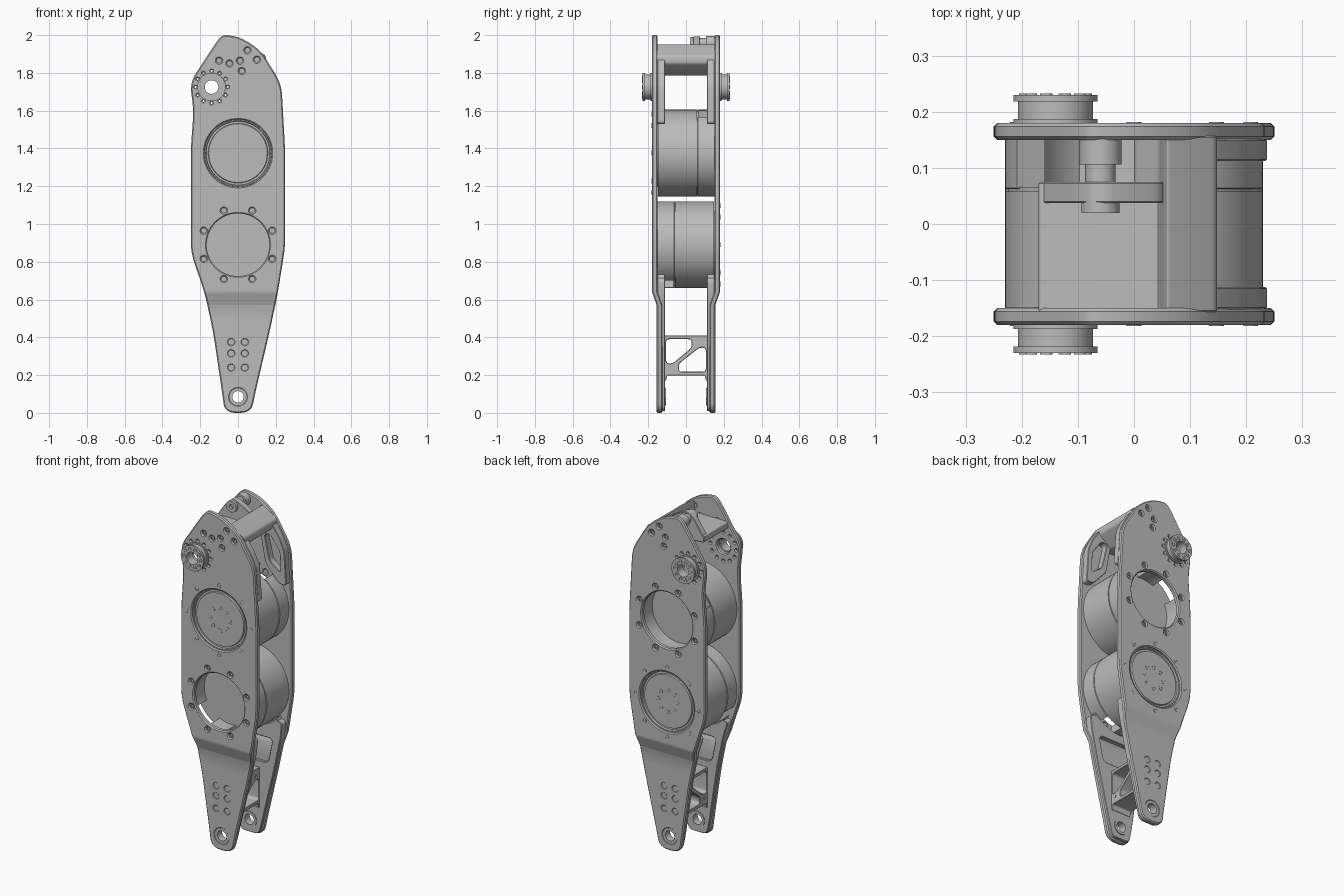
import bpy
import bmesh
from math import sin, cos, pi, radians
from mathutils import Vector

cube = bpy.data.objects.get("Cube")
if cube:
    bpy.data.objects.remove(cube, do_unlink=True)

GREY = (0.5, 0.5, 0.5, 1)
metal = bpy.data.materials.new("machined grey metal")
metal.use_nodes = True
metal.diffuse_color = GREY
metal.node_tree.nodes["Principled BSDF"].inputs["Base Color"].default_value = GREY


def finish(name, bm):
    """Turn a bmesh into a smooth object with sharp edges kept."""
    bmesh.ops.remove_doubles(bm, verts=bm.verts, dist=1e-5)
    bmesh.ops.recalc_face_normals(bm, faces=bm.faces)
    me = bpy.data.meshes.new(name)
    bm.to_mesh(me)
    bm.free()
    me.materials.clear()
    me.materials.append(metal)
    me.shade_smooth()
    me.set_sharp_from_angle(angle=radians(30))
    obj = bpy.data.objects.new(name, me)
    bpy.context.collection.objects.link(obj)
    return obj


def arc(cx, cz, r, a0=0, a1=360, n=64):
    closed = abs(a1 - a0) == 360
    count = n if closed else n + 1
    angles = [radians(a0 + (a1 - a0) * i / n) for i in range(count)]
    return [(cx + r * cos(a), cz + r * sin(a)) for a in angles]


def ring_of(cx, cz, r, count, start=0):
    return arc(cx, cz, r, start, start + 360, count)


def rounded(points, radius):
    """Round every corner of a loop with a short quadratic curve."""
    pts = [Vector(p) for p in points]
    out = []
    for i, p in enumerate(pts):
        prev, nxt = pts[i - 1] - p, pts[(i + 1) % len(pts)] - p
        a = p + prev.normalized() * min(radius, prev.length * 0.48)
        b = p + nxt.normalized() * min(radius, nxt.length * 0.48)
        for k in range(7):
            t = k / 6
            out.append(tuple(a * (1 - t) ** 2 + p * 2 * t * (1 - t) + b * t * t))
    return out


def sheet(name, loops, d0, d1, bevel=0.004, axis="y", bend=0):
    """Chamfered slab from an outline and its holes, between two depths."""
    cu = bpy.data.curves.new(name, "CURVE")
    cu.dimensions, cu.fill_mode = "2D", "BOTH"
    cu.extrude = abs(d1 - d0) / 2 - bevel
    cu.bevel_depth, cu.bevel_resolution, cu.offset = bevel, 0, -bevel
    for loop in loops:
        sp = cu.splines.new("POLY")
        sp.points.add(len(loop) - 1)
        for pt, (u, v) in zip(sp.points, loop):
            pt.co = (u, v, 0, 1)
        sp.use_cyclic_u = True
    tmp = bpy.data.objects.new(name + "_curve", cu)
    bpy.context.collection.objects.link(tmp)
    dg = bpy.context.evaluated_depsgraph_get()
    me = bpy.data.meshes.new_from_object(tmp.evaluated_get(dg))
    bm = bmesh.new()
    bm.from_mesh(me)
    bpy.data.objects.remove(tmp, do_unlink=True)
    bpy.data.curves.remove(cu)
    bpy.data.meshes.remove(me)
    mid = (d0 + d1) / 2
    for v in bm.verts:
        u, w, d = v.co
        v.co = (u, mid + d, w) if axis == "y" else (mid + d, u, w)
    if bend:
        # joggle: the lower part of the plate steps inward
        bmesh.ops.remove_doubles(bm, verts=bm.verts, dist=1e-5)
        for z in (BEND_TOP, BEND_LOW):
            bmesh.ops.bisect_plane(bm, geom=bm.verts[:] + bm.edges[:] + bm.faces[:],
                                   plane_co=(0, 0, z), plane_no=(0, 0, 1))
        for v in bm.verts:
            t = (BEND_TOP - v.co.z) / (BEND_TOP - BEND_LOW)
            v.co.y += bend * min(max(t, 0), 1)
    return finish(name, bm)


def lathe(name, profile, centres, side=1, steps=24):
    """Spin a closed (radius, y) profile about y at each (x, z) centre."""
    bm = bmesh.new()
    for cx, cz in centres:
        vs = [bm.verts.new((cx + r, y * side, cz)) for r, y in profile]
        es = [bm.edges.new((vs[i - 1], vs[i])) for i in range(len(vs))]
        bmesh.ops.spin(bm, geom=vs + es, cent=(cx, 0, cz), axis=(0, 1, 0),
                       angle=2 * pi, steps=steps, use_duplicate=False)
    return finish(name, bm)


def bolt(r, y, depth=0.02):
    """Socket-head bolt profile with its face at y."""
    return [(0, y + 0.006), (r * 0.55, y + 0.006), (r * 0.55, y),
            (r, y), (r, y + depth), (0, y + depth)]


BEND_TOP, BEND_LOW, STEP = 0.64, 0.57, 0.025
UPPER, LOWER = 1.375, 0.89
PULLEY = (-0.14, 1.725)
outline = rounded([
    (-0.09, 2.0), (-0.255, 1.75), (-0.235, 1.6), (-0.25, 1.4), (-0.25, 0.85),
    (-0.175, 0.63), (-0.132, 0.43), (-0.083, 0.1), (-0.07, 0.0), (0.07, 0.0),
    (0.09, 0.1), (0.165, 0.42), (0.21, 0.63), (0.25, 0.88), (0.25, 1.38),
    (0.23, 1.74), (0.12, 1.92), (0.02, 1.985), (-0.05, 2.0)], 0.06)
top_bolts = [(0.05, 1.92), (0.1, 1.87), (0.01, 1.865), (0.02, 1.81)]
extra_bolts = [(-0.045, 1.85), (-0.1, 1.865)]
foot_bolts = [(x, z) for x in (-0.036, 0.036) for z in (0.24, 0.315, 0.375)]


def half(label, side, z_face, z_open):
    """One side plate with its ribs, bolts, pulley and the motor facing it."""
    plate_bolts = top_bolts + (extra_bolts if side > 0 else [])
    open_bolts = ring_of(0, z_open, 0.196, 8, 22.5)
    holes = [arc(0, z_face, 0.178), arc(0, z_open, 0.166),
             arc(*PULLEY, 0.042, n=32), arc(0, 0.085, 0.044, n=32)]
    holes += [arc(x, z, 0.014, n=20) for x, z in plate_bolts + open_bolts + foot_bolts]
    holes += [arc(x, z, 0.005, n=10) for x, z in ring_of(*PULLEY, 0.085, 12)]
    sheet(label + "_side_plate", [outline] + holes, -0.18 * side, -0.15 * side,
          0.006, bend=STEP * side)

    # stiffening ribs on the inner face
    lower_rib = [(-0.2, 0.715), (-0.168, 0.62), (-0.128, 0.43), (-0.078, 0.1),
                 (-0.06, 0.01), (0.06, 0.01), (0.083, 0.1), (0.16, 0.42),
                 (0.203, 0.62), (0.212, 0.715)]
    lower_rib = rounded(lower_rib, 0.03) + arc(0, LOWER, 0.236, 318, 222, 24)
    pocket = rounded([(-0.09, 0.45), (0.12, 0.45), (0.15, 0.6), (-0.12, 0.6)], 0.03)
    sheet(label + "_lower_rib", [lower_rib, pocket, arc(0, 0.085, 0.03, n=32)],
          -0.152 * side, -0.11 * side, 0.003)
    upper_rib = rounded([(0.238, 1.53), (0.225, 1.73), (0.195, 1.8), (0.14, 1.88),
                         (0.06, 1.84), (0.1, 1.63), (0.19, 1.53)], 0.02)
    window = rounded([(0.2, 1.6), (0.195, 1.72), (0.13, 1.81), (0.095, 1.8),
                      (0.13, 1.65)], 0.02)
    sheet(label + "_upper_rib", [upper_rib, window], -0.152 * side, -0.112 * side, 0.003)

    # fasteners
    lathe(label + "_plate_bolts", bolt(0.0148, -0.172), plate_bolts + open_bolts, side)
    lathe(label + "_foot_bolts", bolt(0.0148, -0.147), foot_bolts, side)
    lathe(label + "_motor_rim_bolts", bolt(0.013, -0.1815), ring_of(0, z_face, 0.208, 8), side)

    # pivot bush at the foot
    lathe(label + "_foot_bush", [(0.03, -0.152), (0.046, -0.152), (0.046, -0.106),
                                 (0.03, -0.106)], [(0, 0.085)], side, 40)

    # belt pulley with its bolt ring
    lathe(label + "_pulley", [(0.036, -0.23), (0.075, -0.23), (0.075, -0.218),
                              (0.067, -0.218), (0.067, -0.187), (0.075, -0.187),
                              (0.075, -0.177), (0.036, -0.177)], [PULLEY], side, 48)
    lathe(label + "_pulley_bolts", bolt(0.011, -0.2325), ring_of(*PULLEY, 0.054, 10), side, 16)

    # motor: drum, output bolts, and an open mounting ring on the far end
    lathe(label + "_motor_drum", [
        (0, -0.168), (0.155, -0.168), (0.158, -0.16), (0.168, -0.16), (0.171, -0.17),
        (0.177, -0.17), (0.177, -0.149), (0.23, -0.149), (0.23, 0.058), (0.225, 0.058),
        (0.225, 0.066), (0, 0.066)], [(0, z_face)], side, 80)
    lathe(label + "_motor_output_bolts", bolt(0.013, -0.1695),
          ring_of(0, z_face, 0.066, 8), side)
    for i, (a, b) in enumerate([(155, 415), (80, 115)]):
        seg = arc(0, z_face, 0.23, a * side, b * side) + arc(0, z_face, 0.175, b * side, a * side)
        sheet(f"{label}_motor_ring_{i + 1}", [seg], 0.062 * side, 0.152 * side, 0.002)


half("front", 1, UPPER, LOWER)
half("back", -1, LOWER, UPPER)

# top cross member: a bar between the plates and a shelf
bar = rounded([(0.0, 1.83), (0.0, 1.785), (0.07, 1.785), (0.148, 1.85),
               (0.148, 1.89), (0.055, 1.955), (0.045, 1.88)], 0.012)
sheet("top_cross_bar", [bar], -0.157, 0.157, 0.003)
shelf = [(-0.17, 1.84), (0.06, 1.825), (0.06, 1.88), (-0.17, 1.88)]
sheet("top_shelf", [rounded(shelf, 0.008)], -0.157, 0.075, 0.003)

# idler bracket and its pin
lug = rounded([(-0.172, 1.842), (-0.168, 1.87), (-0.1, 1.97), (-0.06, 1.998),
               (-0.015, 1.98), (0.055, 1.94), (0.055, 1.842)], 0.025)
sheet("idler_bracket", [lug], 0.037, 0.075, 0.003)
lathe("idler_pin", [(0.012, 0.02), (0.034, 0.02), (0.034, 0.072), (0.027, 0.072),
                    (0.027, 0.106), (0.038, 0.106), (0.038, 0.152), (0.012, 0.152)],
      [(-0.06, 1.957)], 1, 40)

# lower cross member with two windows and a diagonal brace
frame = [(-0.13, 0.41), (0.13, 0.41), (0.13, 0.17), (0.105, 0.17), (0.1, 0.198),
         (-0.1, 0.198), (-0.105, 0.17), (-0.13, 0.17)]
window_a = [(-0.105, 0.39), (0.03, 0.39), (0.03, 0.345), (-0.07, 0.262), (-0.105, 0.262)]
window_b = [(-0.038, 0.218), (0.105, 0.218), (0.105, 0.345), (0.07, 0.345), (-0.038, 0.26)]
sheet("lower_cross_frame", [rounded(frame, 0.008), rounded(window_a, 0.018),
                            rounded(window_b, 0.018)], -0.065, 0.065, 0.003, axis="x")
# brace bolts on the frame
bm = bmesh.new()
for y, z in ((-0.083, 0.24), (0.078, 0.37)):
    res = bmesh.ops.create_cone(bm, cap_ends=True, segments=20, radius1=0.01,
                                radius2=0.01, depth=0.136)
    for v in res["verts"]:
        v.co = (v.co.z, y + v.co.x, z + v.co.y)
finish("frame_bolts", bm)
